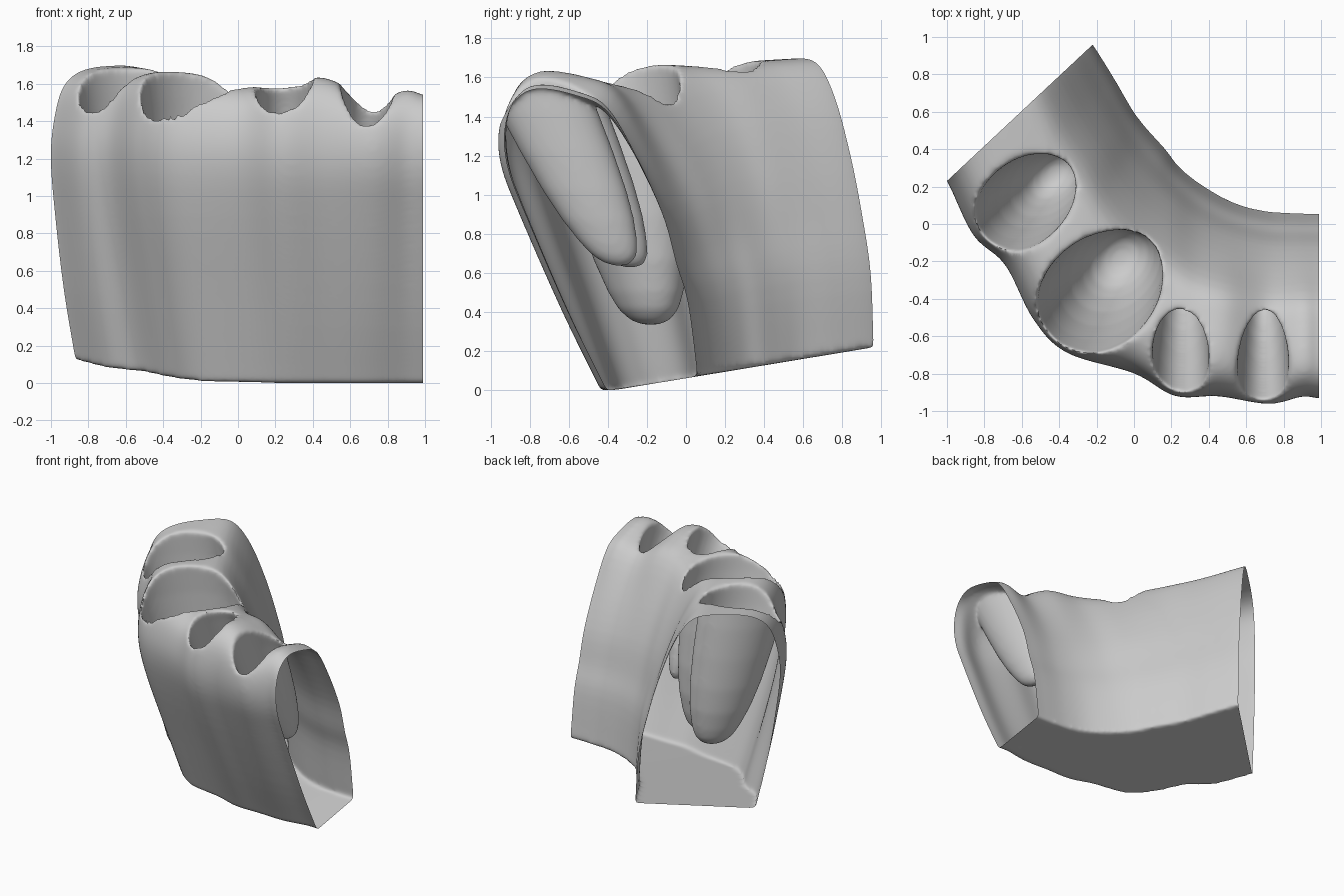
import bpy, bmesh, math
from mathutils import Vector

if "Cube" in bpy.data.objects:
    bpy.data.objects.remove(bpy.data.objects["Cube"])


def spline(pts, n):
    """Catmull-Rom curve through points of any dimension."""
    p = [Vector(q) for q in pts]
    p = [2 * p[0] - p[1]] + p + [2 * p[-1] - p[-2]]
    out = []
    for i in range(1, len(p) - 2):
        a, b, c, d = p[i - 1:i + 3]
        for k in range(n):
            t = k / n
            out.append(0.5 * (2 * b + (c - a) * t + (2 * a - 5 * b + 4 * c - d) * t * t
                              + (3 * b - a - 3 * c + d) * t ** 3))
    return out + [p[-2]]


def loft(name, rings):
    """Closed solid through equal-length rings, capped at both ends."""
    bm = bmesh.new()
    vs = [[bm.verts.new(c) for c in r] for r in rings]
    n = len(rings[0])
    for a, b in zip(vs, vs[1:]):
        for i in range(n):
            j = (i + 1) % n
            bm.faces.new((a[i], a[j], b[j], b[i]))
    bm.faces.new(vs[0])
    bm.faces.new(vs[-1])
    bmesh.ops.triangulate(bm, faces=[f for f in bm.faces if len(f.verts) > 4])
    bmesh.ops.recalc_face_normals(bm, faces=bm.faces)
    me = bpy.data.meshes.new(name)
    bm.to_mesh(me)
    bm.free()
    ob = bpy.data.objects.new(name, me)
    bpy.context.collection.objects.link(ob)
    return ob


# Cross-sections (u from inner wall to outer bulge, z) at the right and left ends
right = [(0, .06), (.05, .45), (.11, .65), (.18, .9), (.32, 1.2), (.47, 1.45), (.62, 1.53),
         (.83, 1.57), (.95, 1.5), (1, 1.35), (.985, 1.15), (.89, .9), (.67, .4), (.47, 0)]
left = [(0, .22), (.02, .6), (.08, .9), (.16, 1.2), (.27, 1.5), (.4, 1.68), (.6, 1.70),
        (.8, 1.67), (.92, 1.58), (.98, 1.4), (1, 1.2), (.97, .9), (.91, .5), (.83, .13)]

# Arch stations: inner x, inner y, outer x, outer y, blend, crest lift
stations = [(1.10, .06, 1.10, -.93, 0, -.03), (.99, .06, .99, -.93, 0, -.02),
            (.90, .06, .90, -.92, .01, .0), (.72, .07, .72, -.96, .05, -.04),
            (.55, .11, .45, -.92, .15, .04), (.38, .20, .22, -.92, .25, .02),
            (.25, .30, .0, -.80, .40, -.02), (.17, .40, -.36, -.69, .55, .02),
            (.08, .50, -.54, -.51, .65, .02), (0, .60, -.69, -.22, .78, .0),
            (-.10, .77, -.86, -.06, .90, 0), (-.22, .96, -1.0, .23, 1, 0),
            (-.29, 1.03, -1.07, .30, 1, 0)]

rings = []
for ix, iy, ox, oy, t, lift in spline(stations, 8):
    sec = [Vector(a).lerp(Vector(b), t) for a, b in zip(right, left)]
    for s in sec:
        s.y += lift * max(0, s.y - 1.1) / .4
    for k in (0, -1):
        y = iy + (oy - iy) * sec[k].x
        sec[k].y = max(0, .165 * (y + .4))
    rings.append([(ix + (ox - ix) * u, iy + (oy - iy) * u, z) for u, z in spline(sec, 4)])
jaw = loft("jaw_segment", rings)

# Tooth sockets: apex, rim centre, half length, half width, long-axis angle
sockets = [((.69, -.34, .64), (.69, -.70, 1.42), .255, .135, 90),
           ((.26, -.28, .63), (.25, -.67, 1.50), .245, .15, 90),
           ((-.07, -.18, .34), (-.175, -.35, 1.45), .37, .29, 45),
           ((-.42, .27, .50), (-.57, .13, 1.50), .31, .22, 42)]
profile = [(0, .12), (.02, .3), (.07, .46), (.15, .58), (.3, .73),
           (.5, .85), (.75, .94), (1, 1), (1.35, 1.03)]
for i, (a, r, hl, hw, ang) in enumerate(sockets):
    a, r, g = Vector(a), Vector(r), math.radians(ang)
    d1 = Vector((math.cos(g), math.sin(g), 0)) * hl
    d2 = Vector((-math.sin(g), math.cos(g), 0)) * hw
    cut = loft("socket_cutter_%d" % (i + 1),
               [[a.lerp(r, h) + s * (d1 * math.cos(q) + d2 * math.sin(q))
                 for q in (k * math.tau / 40 for k in range(40))] for h, s in profile])
    cut.hide_render = True
    cut.hide_set(True)
    m = jaw.modifiers.new("socket", 'BOOLEAN')
    m.operation, m.solver, m.object = 'DIFFERENCE', 'EXACT', cut

# Soften the socket rims into an organic surface
m = jaw.modifiers.new("remesh", 'REMESH')
m.mode, m.voxel_size = 'VOXEL', .015
m = jaw.modifiers.new("soften", 'SMOOTH')
m.factor, m.iterations = .5, 14
bpy.context.view_layer.update()
dg = bpy.context.evaluated_depsgraph_get()
mesh = bpy.data.meshes.new_from_object(jaw.evaluated_get(dg))
jaw.modifiers.clear()
jaw.data = mesh
for o in [o for o in bpy.data.objects if o.name.startswith("socket_cutter")]:
    bpy.data.objects.remove(o)

# Slice both ends open, leaving a hollow shell with hanging sockets
bm = bmesh.new()
bm.from_mesh(mesh)
for co, no in (((.99, 0, 0), (1, 0, 0)), ((-1, .23, 0), (-.683, .73, 0))):
    bmesh.ops.bisect_plane(bm, geom=bm.verts[:] + bm.edges[:] + bm.faces[:],
                           plane_co=co, plane_no=no, clear_outer=True)
low = min(v.co.z for v in bm.verts)
bmesh.ops.translate(bm, verts=bm.verts, vec=(0, 0, -low))
bm.to_mesh(mesh)
bm.free()

bpy.context.view_layer.objects.active = jaw
jaw.select_set(True)
bpy.ops.object.shade_smooth_by_angle(angle=math.radians(60))
